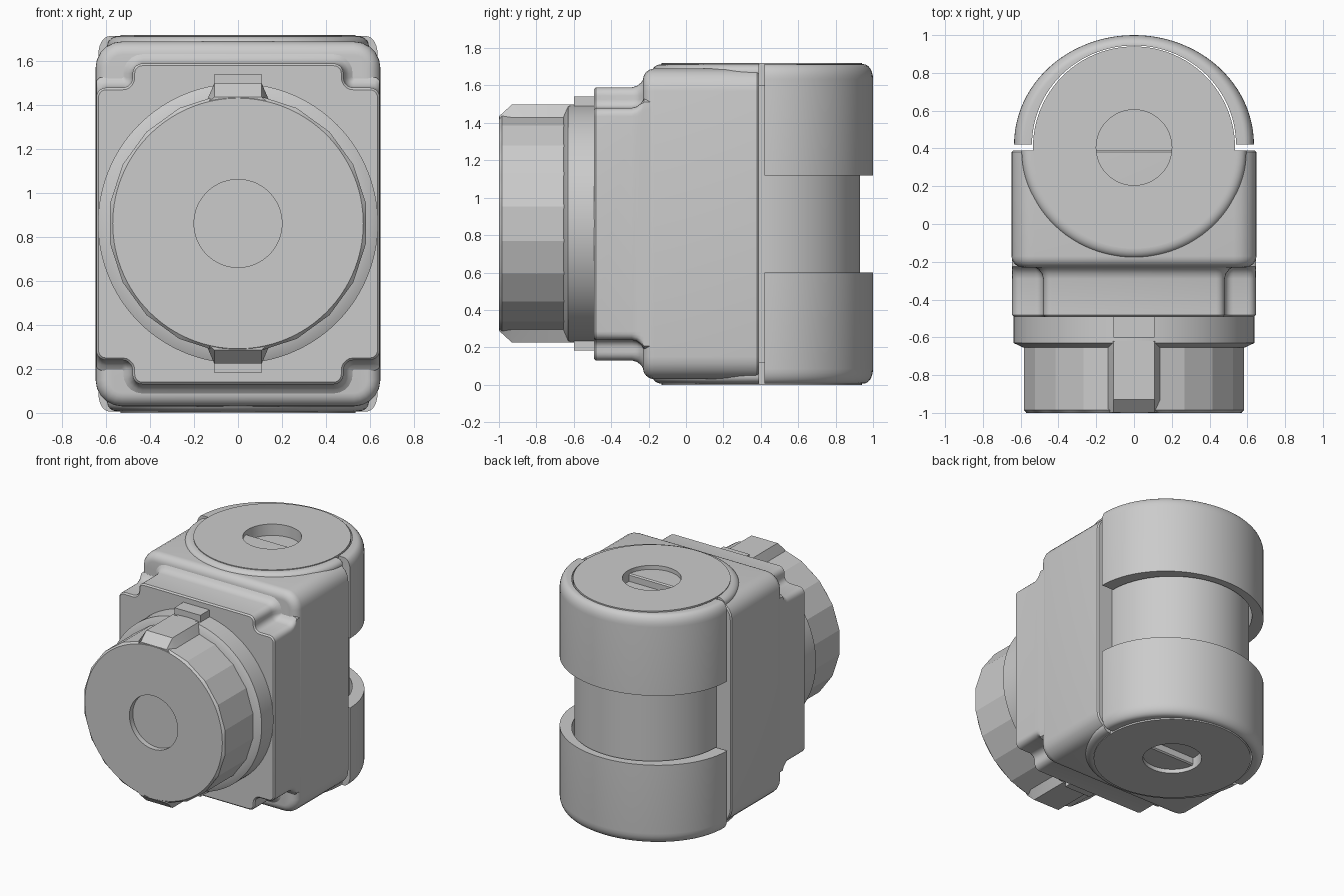
import bpy, bmesh, math
from math import sin, cos, pi
from mathutils import Vector

if "Cube" in bpy.data.objects:
    bpy.data.objects.remove(bpy.data.objects["Cube"])

ZC = 0.86          # mid height of the whole unit
CY = 0.405         # y of the vertical drum axis


def loft(name, rings, angle=30):
    """Skin closed rings of equal length, cap both ends."""
    bm = bmesh.new()
    vs = [[bm.verts.new(p) for p in r] for r in rings]
    n = len(rings[0])
    for a, b in zip(vs, vs[1:]):
        for i in range(n):
            j = (i + 1) % n
            bm.faces.new((a[i], a[j], b[j], b[i]))
    bm.faces.new(vs[0])
    bm.faces.new(vs[-1])
    bmesh.ops.recalc_face_normals(bm, faces=bm.faces)
    me = bpy.data.meshes.new(name)
    bm.to_mesh(me)
    bm.free()
    ob = bpy.data.objects.new(name, me)
    bpy.context.collection.objects.link(ob)
    bpy.ops.object.select_all(action='DESELECT')
    ob.select_set(True)
    bpy.context.view_layer.objects.active = ob
    bpy.ops.object.shade_smooth_by_angle(angle=math.radians(angle))
    return ob


def outline(pts, radius, off, y, xmax, seg=5):
    """Counter-clockwise x-z outline, offset outward, corners filleted."""
    out = []
    n = len(pts)
    for i in range(n):
        p, a, b = Vector(pts[i]), Vector(pts[i - 1]), Vector(pts[(i + 1) % n])
        d1, d2 = (p - a).normalized(), (b - p).normalized()
        turn = d1.x * d2.y - d1.y * d2.x
        p = p + off * (Vector((d1.y, -d1.x)) + Vector((d2.y, -d2.x)))
        r = max(0.005, radius + (off if turn > 0 else -off))
        c = p - d1 * r + d2 * r
        for k in range(seg + 1):
            t = k / seg * pi / 2
            q = c - d2 * r * cos(t) + d1 * r * sin(t)
            out.append((max(-xmax, min(xmax, q.x)), y, q.y + ZC))
    return out


def half_shell(name, sign, cy, inner, outer, height, top, rz, rr):
    """Half sleeve round the drum with a rounded outer rim; top flips it."""
    prof = [(0, 0.0, 0.006)]
    for k in range(7):
        t = k / 6 * pi / 2
        prof.append((1, rr * (1 - sin(t)), 0.006 + rz * (1 - cos(t))))
    prof += [(1, 0, height), (0, 0, height)]
    rings = []
    for i in range(49):
        a = pi * i / 48
        ring = []
        for side, d, z in prof:
            rx, ry = outer if side else inner
            ring.append(((rx - d) * cos(a), cy + sign * (ry - d) * sin(a),
                         2 * ZC - z if top else z))
        rings.append(ring)
    return loft(name, rings, 40)


# Vertical drum with a round recess in both ends
drum = [(0.2, 0.085), (0.2, 0), (0.535, 0), (0.535, 0.12), (0.525, 0.12)]
drum += [(r, 2 * ZC - z) for r, z in reversed(drum)]
loft("drum", [[(r * cos(2 * pi * i / 96), CY + r * sin(2 * pi * i / 96), z)
               for i in range(96)] for r, z in drum])

# Back covers and the matching front collars on the body
for top, label in ((False, "lower"), (True, "upper")):
    half_shell(label + "_back_cover", 1, 0.42, (0.54, 0.525), (0.635, 0.58),
               0.6, top, 0.08, 0.05)
    half_shell(label + "_front_collar", -1, 0.39, (0.53, 0.515), (0.595, 0.57),
               0.12, top, 0.04, 0.05)

# Main body: rounded block with a rolled front edge
w, h = 0.648, 0.83
block = [(-w, -h), (w, -h), (w, h), (-w, h)]
rings = []
for k in range(7):
    t = k / 6 * pi / 2
    rings.append(outline(block, 0.12, -0.06 * (1 - sin(t)),
                         -0.23 + 0.06 * (1 - cos(t)), 1))
rings += [outline(block, 0.12, 0, 0.38, 1), outline(block, 0.12, -0.008, 0.39, 1)]
loft("body", rings, 35)

# Front plate with notched corners, flaring into the body
w, n, h, s = 0.645, 0.48, 0.73, 0.62
quarter = [(w, s), (n, s), (n, h)]
plate = quarter + [(-x, z) for x, z in reversed(quarter)]
plate += [(-x, -z) for x, z in quarter] + [(x, -z) for x, z in reversed(quarter)]
steps = [(-0.492, -0.01), (-0.482, 0), (-0.29, 0), (-0.262, 0.008),
         (-0.24, 0.025), (-0.225, 0.05), (-0.15, 0.05)]
loft("front_plate", [outline(plate, 0.045, d, y, w) for y, d in steps], 35)

# Flange ring and faceted knob with a recessed centre
KZ, SIDES, N = 0.862, 20, 120


def knob_ring(r, y, facet):
    ring = []
    for i in range(N):
        a = 2 * pi * i / N
        step = 2 * pi / SIDES
        local = (a + step / 2) % step - step / 2
        q = r / cos(local) if facet else r
        ring.append((q * cos(a), y, KZ + q * sin(a)))
    return ring


loft("flange_ring", [knob_ring(0.637, -0.48, 0), knob_ring(0.637, -0.63, 0),
                     knob_ring(0.585, -0.655, 0)])
knob = [(0.582, -0.62, 1), (0.582, -0.985, 1), (0.57, -1, 0),
        (0.2, -1, 0), (0.2, -0.96, 0)]
loft("knob", [knob_ring(*k) for k in knob], 12)

# Wedge ribs on the knob and key tabs on the flange, top and bottom
for sgn, label in ((1, "upper"), (-1, "lower")):
    rib = []
    for y, r in ((-0.62, 0.637), (-0.93, 0.637), (-0.998, 0.575)):
        rib.append([(-0.15, y, KZ + sgn * 0.54), (0.15, y, KZ + sgn * 0.54),
                    (0.108, y, KZ + sgn * r), (-0.108, y, KZ + sgn * r)])
    loft(label + "_knob_rib", rib, 20)
    loft(label + "_key_tab",
         [[(-0.108, y, KZ + sgn * 0.6), (0.108, y, KZ + sgn * 0.6),
           (0.108, y, KZ + sgn * 0.68), (-0.108, y, KZ + sgn * 0.68)]
          for y in (-0.48, -0.6)], 20)
